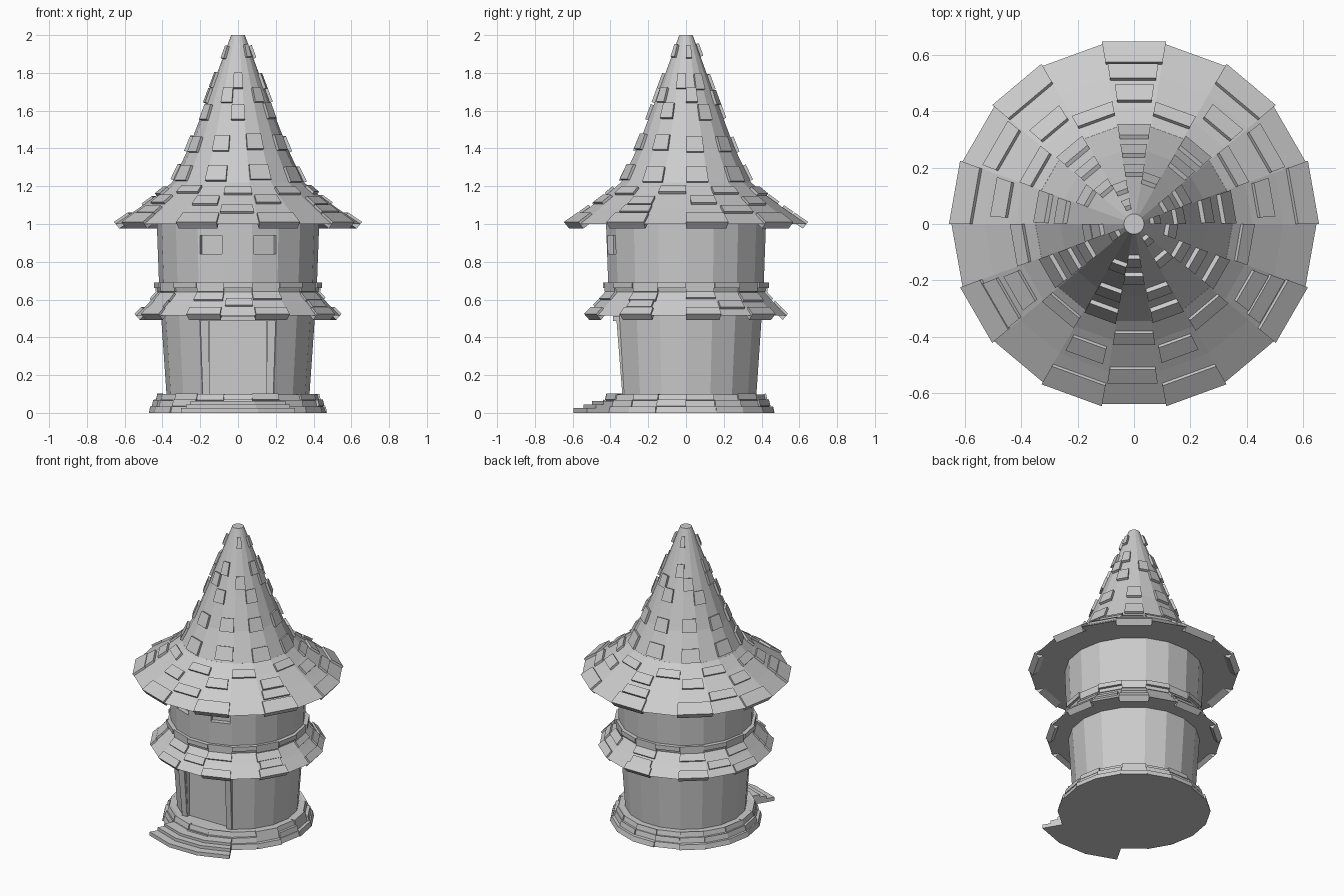
import bpy, bmesh, random
from math import sin, cos, radians

if "Cube" in bpy.data.objects:
    bpy.data.objects.remove(bpy.data.objects["Cube"])

random.seed(4)
N, STEP = 18, 20
HALF = cos(radians(STEP / 2))


def finish(bm, name):
    bmesh.ops.recalc_face_normals(bm, faces=bm.faces)
    me = bpy.data.meshes.new(name)
    bm.to_mesh(me)
    bm.free()
    ob = bpy.data.objects.new(name, me)
    bpy.context.collection.objects.link(ob)
    return ob


def polar(r, a, z):
    return (r * cos(radians(a)), r * sin(radians(a)), z)


def lathe(name, profile, angles=None):
    """Closed faceted solid turned from (radius, z) points."""
    angles = angles or [i * STEP for i in range(N)]
    bm = bmesh.new()
    rings = [[bm.verts.new(polar(r, a, z)) for a in angles] for r, z in profile]
    n = len(angles)
    for lo, hi in zip(rings, rings[1:]):
        for i in range(n):
            j = (i + 1) % n
            bm.faces.new((lo[i], lo[j], hi[j], hi[i]))
    bm.faces.new(rings[0][::-1])
    bm.faces.new(rings[-1])
    return finish(bm, name)


def hexa(bm, quad_a, quad_b):
    """Six-sided block between two matching quads."""
    a = [bm.verts.new(p) for p in quad_a]
    b = [bm.verts.new(p) for p in quad_b]
    bm.faces.new(a[::-1])
    bm.faces.new(b)
    for i in range(4):
        j = (i + 1) % 4
        bm.faces.new((a[i], a[j], b[j], b[i]))


def tile(bm, a0, a1, p0, p1, out, up, back=0.02):
    """Slab on a tower facet, from (r, z) p0 up to p1, lifted by out / up."""
    mid = (a0 // STEP) * STEP + STEP / 2

    def quad(dr, dz):
        pts = []
        for a, (r, z) in ((a0, p0), (a1, p0), (a1, p1), (a0, p1)):
            pts.append(polar((r + dr) * HALF / cos(radians(a - mid)), a, z + dz))
        return pts
    hexa(bm, quad(-back, -back * up / max(out, .001)), quad(out, up))


def radius_at(profile, z):
    for (r0, z0), (r1, z1) in zip(profile, profile[1:]):
        if z0 <= z <= z1:
            return r0 + (r1 - r0) * (z - z0) / (z1 - z0)
    return profile[-1][0]


def roof_tiles(name, profile, rows, out, up):
    """rows: (z low, z high, first facet, facet stride, width in degrees)"""
    bm = bmesh.new()
    for z0, z1, first, stride, width in rows:
        for k in range(first, N, stride):
            c = k * STEP + 10 + random.uniform(-1, 1) * (20 - width) / 3
            d = random.uniform(-.008, .008) if z0 > profile[0][1] else 0
            lo, hi = z0 + d, z1 + d
            tile(bm, c - width / 2 + .01, c + width / 2 - .01,
                 (radius_at(profile, lo), lo), (radius_at(profile, hi), hi), out, up)
    return finish(bm, name)


def box(name, x, y, z, angle=0):
    """Axis box from ranges, turned about z around the tower axis."""
    bm = bmesh.new()
    c, s = cos(radians(angle)), sin(radians(angle))
    quads = [[(px * c - py * s, px * s + py * c, pz) for px, py in
              ((x[0], y[0]), (x[1], y[0]), (x[1], y[1]), (x[0], y[1]))] for pz in z]
    hexa(bm, *quads)
    return finish(bm, name)


def cut(target, cutter):
    cutter.hide_render = True
    cutter.display_type = 'WIRE'
    m = target.modifiers.new("cut", 'BOOLEAN')
    m.operation, m.object, m.solver = 'DIFFERENCE', cutter, 'EXACT'


# Stone base: three stepped courses with uneven blocks
lathe("base", [(.465, 0), (.455, .033), (.445, .034), (.437, .066),
               (.428, .067), (.42, .098)])
bm = bmesh.new()
for z0, r, off in ((0, .465, 0), (.034, .446, 1), (.067, .428, 0)):
    for k in range(N):
        if (k + off) % 2 == 0 or random.random() < .25:
            tile(bm, k * STEP + .05, k * STEP + 19.95, (r, z0), (r - .008, z0 + .033),
                 random.uniform(.006, .012), random.choice((0, .003)) if z0 else 0)
finish(bm, "base_stones")

# Front steps: arcs of three facets
for i, (r, h) in enumerate(((.605, .025), (.55, .045), (.505, .062))):
    bm = bmesh.new()
    for a in (240, 260, 280):
        hexa(bm, *[[polar(.42, a, z), polar(r, a, z), polar(r, a + 20, z),
                    polar(.42, a + 20, z)] for z in (0, h)])
    bmesh.ops.remove_doubles(bm, verts=bm.verts, dist=1e-5)
    finish(bm, "front_step_%d" % (i + 1))

# Lower wall with a flat front and door recess
lower = lathe("lower_wall", [(.378, .09), (.408, .525)],
              [a for a in range(0, 360, STEP) if a not in (260, 280)])
cut(lower, box("door_cutter", (-.15, .15), (-.5, -.312), (.097, .487)))

# Door frame: two leaning posts and a lintel
bm = bmesh.new()
for s in (-1, 1):
    hexa(bm, *[[(s * x0, y + .03, z), (s * x1, y + .03, z), (s * x1, y, z), (s * x0, y, z)]
               for x0, x1, y, z in ((.15, .187, -.337, .095), (.155, .2, -.368, .49))])
finish(bm, "door_posts")
box("door_lintel", (-.195, .195), (-.387, -.33), (.487, .512))

# Lower roof skirt
skirt = [(.54, .515), (.475, .58), (.415, .645)]
lathe("lower_roof", skirt)
roof_tiles("lower_roof_tiles", skirt,
           [(.515, .552, 0, 2, 20), (.555, .59, 1, 3, 17), (.595, .635, 0, 2, 20)],
           .008, .009)

# String course between storeys
lathe("string_course", [(.425, .64), (.43, .66), (.437, .661), (.437, .69)])
bm = bmesh.new()
for k in range(N):
    z = .661 if k % 2 else .642
    r = .437 if k % 2 else .428
    tile(bm, k * STEP + .05, k * STEP + 19.95, (r, z), (r, z + .03 - (k % 2 == 0) * .01),
         .009, 0)
finish(bm, "string_course_stones")

# Upper wall with two recessed front windows
upper = lathe("upper_wall", [(.418, .68), (.43, 1.005)])
for side, a in (("left", -20), ("right", 20)):
    cut(upper, box(side + "_window_cutter", (-.062, .062), (-.5, -.385), (.84, .94), a))

# Upper roof: wide brim and tall spire
brim = [(.648, 1.0), (.53, 1.08), (.42, 1.16), (.35, 1.22)]
lathe("roof_brim", brim)
spire = [(.352, 1.215), (.262, 1.4), (.185, 1.6), (.11, 1.8), (.036, 2.0)]
lathe("roof_spire", spire)
roof_tiles("brim_tiles", brim,
           [(1.0, 1.05, 0, 2, 20), (1.055, 1.09, 1, 3, 18),
            (1.10, 1.14, 0, 2, 16), (1.155, 1.19, 1, 2, 20)], .009, .011)
roof_tiles("spire_tiles", spire,
           [(1.225, 1.305, 0, 2, 19), (1.385, 1.465, 0, 2, 19),
            (1.55, 1.63, 1, 3, 20), (1.635, 1.71, 0, 3, 20),
            (1.715, 1.795, 1, 4, 20), (1.88, 1.945, 0, 5, 20)], .015, .006)
